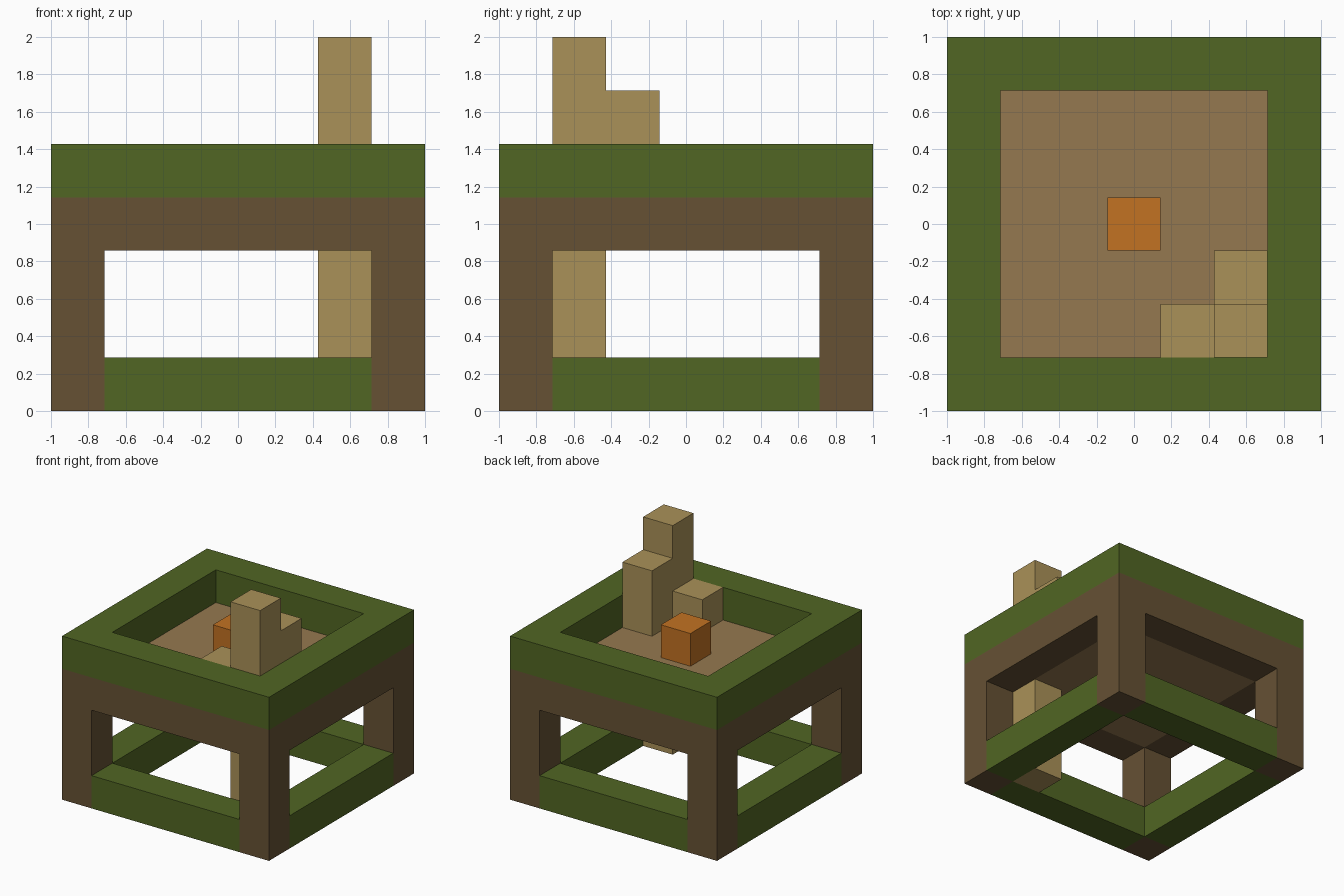
import bpy
import bmesh
from mathutils import Vector

cube = bpy.data.objects.get("Cube")
if cube:
    bpy.data.objects.remove(cube, do_unlink=True)

U = 2 / 7      # one block
EDGE = 3.5     # half width in blocks
INNER = 2.5    # half width of the opening in blocks


def material(name, hex_code):
    def linear(v):
        return v / 12.92 if v <= 0.04045 else ((v + 0.055) / 1.055) ** 2.4
    rgb = [linear(int(hex_code[i:i + 2], 16) / 255) for i in (0, 2, 4)]
    mat = bpy.data.materials.new(name)
    mat.use_nodes = True
    mat.diffuse_color = (*rgb, 1)
    mat.node_tree.nodes["Principled BSDF"].inputs["Base Color"].default_value = (*rgb, 1)
    return mat


green = material("moss_green", "516623")
brown = material("dark_wood", "665134")
tan = material("floor_tan", "957950")
khaki = material("pale_wood", "AA9158")
orange = material("orange", "C27222")


def finish(name, bm, mat):
    bmesh.ops.recalc_face_normals(bm, faces=bm.faces)
    bmesh.ops.scale(bm, vec=(U, U, U), verts=bm.verts)
    mesh = bpy.data.meshes.new(name)
    bm.to_mesh(mesh)
    bm.free()
    mesh.materials.append(mat)
    bpy.context.collection.objects.link(bpy.data.objects.new(name, mesh))


def block(name, lo, hi, mat):
    """Box between two corners, in blocks."""
    lo, hi = Vector(lo), Vector(hi)
    bm = bmesh.new()
    bmesh.ops.create_cube(bm, size=1)
    bmesh.ops.scale(bm, vec=hi - lo, verts=bm.verts)
    bmesh.ops.translate(bm, vec=(lo + hi) / 2, verts=bm.verts)
    finish(name, bm, mat)


def square_frame(name, z, mat):
    """Square ring one block wide and one block tall."""
    bm = bmesh.new()
    loops = [[bm.verts.new((sx * r, sy * r, h))
              for sx, sy in ((-1, -1), (1, -1), (1, 1), (-1, 1))]
             for r, h in ((EDGE, z), (EDGE, z + 1), (INNER, z + 1), (INNER, z))]
    for k in range(4):
        a, b = loops[k], loops[(k + 1) % 4]
        for i in range(4):
            j = (i + 1) % 4
            bm.faces.new((a[i], a[j], b[j], b[i]))
    finish(name, bm, mat)


# Upper frames and the floor they hold
square_frame("floor_frame", 3, brown)
square_frame("top_rim", 4, green)
block("floor", (-INNER, -INNER, 3), (INNER, INNER, 4), tan)

# Corner posts
for sx, side in ((-1, "right"), (1, "left")):
    for sy, end in ((-1, "front"), (1, "back")):
        x, y = sorted((sx * INNER, sx * EDGE)), sorted((sy * INNER, sy * EDGE))
        block(f"post_{end}_{side}", (x[0], y[0], 0), (x[1], y[1], 3), brown)

# Base rails between the posts
block("base_rail_front", (-INNER, -EDGE, 0), (INNER, -INNER, 1), green)
block("base_rail_back", (-INNER, INNER, 0), (INNER, EDGE, 1), green)
block("base_rail_right", (-EDGE, -INNER, 0), (-INNER, INNER, 1), green)
block("base_rail_left", (INNER, -INNER, 0), (EDGE, INNER, 1), green)

# Stepped columns in the corner; the tallest runs through the floor
block("column_lower", (1.5, -2.5, 0), (2.5, -1.5, 3), khaki)
block("column_tall", (1.5, -2.5, 4), (2.5, -1.5, 7), khaki)
block("column_middle", (1.5, -1.5, 4), (2.5, -0.5, 6), khaki)
block("column_short", (0.5, -2.5, 4), (1.5, -1.5, 5), khaki)

# Centre block
block("centre_block", (-0.5, -0.5, 4), (0.5, 0.5, 5), orange)
